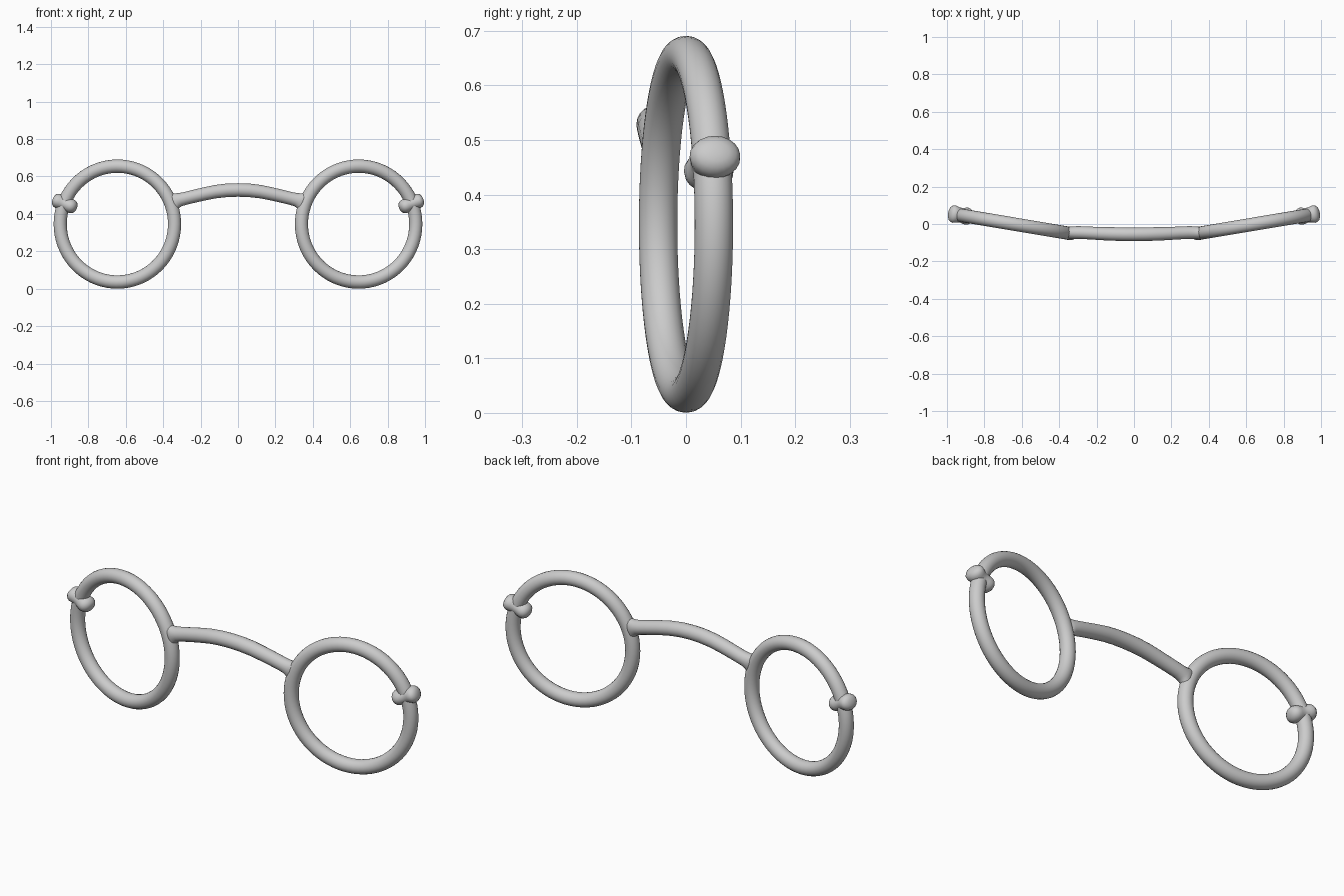
import bpy, bmesh
from math import sin, cos, pi, radians
from mathutils import Vector, Matrix

if "Cube" in bpy.data.objects:
    bpy.data.objects.remove(bpy.data.objects["Cube"])

TILT = radians(9.5)      # each rim is swept back at its outer edge
CENTRE = Vector((0.645, 0, 0.3455))
MAJOR, MINOR = 0.3098, 0.0355
SIDES = 20


def loft(name, sections, matrix=Matrix()):
    """Skin elliptical sections: (centre, axis_u, axis_v), capped at both ends."""
    bm = bmesh.new()
    rings = []
    for c, u, v in sections:
        rings.append([bm.verts.new(matrix @ (c + u * cos(2 * pi * i / SIDES) + v * sin(2 * pi * i / SIDES)))
                      for i in range(SIDES)])
    for a, b in zip(rings, rings[1:]):
        for i in range(SIDES):
            j = (i + 1) % SIDES
            bm.faces.new((a[i], a[j], b[j], b[i]))
    bm.faces.new(rings[0][::-1])
    bm.faces.new(rings[-1])
    bmesh.ops.recalc_face_normals(bm, faces=bm.faces)
    me = bpy.data.meshes.new(name)
    bm.to_mesh(me)
    bm.free()
    me.shade_smooth()
    ob = bpy.data.objects.new(name, me)
    bpy.context.collection.objects.link(ob)
    return ob


# Hinge knob profile: distance from rim line, half height, half depth
KNOB = [(-0.073, 0.006, 0.007), (-0.071, 0.018, 0.021), (-0.064, 0.029, 0.034),
        (-0.053, 0.036, 0.043), (-0.040, 0.0385, 0.046), (-0.026, 0.038, 0.044),
        (-0.010, 0.036, 0.040), (0.006, 0.036, 0.040), (0.020, 0.038, 0.044),
        (0.034, 0.040, 0.047), (0.046, 0.037, 0.045), (0.056, 0.030, 0.036),
        (0.062, 0.019, 0.022), (0.064, 0.006, 0.007)]

for side, label in ((1, "right"), (-1, "left")):
    # Round lens rim
    bpy.ops.mesh.primitive_torus_add(
        major_radius=MAJOR, minor_radius=MINOR, major_segments=72, minor_segments=SIDES,
        location=(side * CENTRE.x, 0, CENTRE.z), rotation=(pi / 2, 0, side * TILT))
    rim = bpy.context.object
    rim.name = label + "_rim"
    rim.data.shade_smooth()

    # Hinge knob crossing the rim radially
    phi = radians(21)
    radial = Vector((cos(phi), 0, sin(phi)))
    tangent = Vector((-sin(phi), 0, cos(phi)))
    place = Matrix.Translation(CENTRE) @ Matrix.Rotation(TILT, 4, 'Z')
    loft(label + "_hinge_knob",
         [(radial * (MAJOR + d), tangent * h, Vector((0, w, 0))) for d, h, w in KNOB],
         Matrix.Diagonal((side, 1, 1, 1)) @ place)

# Arched nose bridge, flared where it meets the rims: x, y, z, half height, half depth
HALF = [(0.06, -0.0545, 0.526, 0.036, 0.036), (0.12, -0.053, 0.519, 0.0355, 0.036),
        (0.18, -0.051, 0.507, 0.035, 0.035), (0.24, -0.048, 0.493, 0.0345, 0.034),
        (0.285, -0.046, 0.482, 0.0345, 0.034), (0.31, -0.046, 0.476, 0.036, 0.034),
        (0.327, -0.0465, 0.471, 0.041, 0.034), (0.340, -0.047, 0.466, 0.050, 0.033),
        (0.352, -0.048, 0.461, 0.064, 0.029)]
path = [(-x, y, z, h, w) for x, y, z, h, w in HALF[::-1]] + [(0, -0.055, 0.528, 0.036, 0.036)] + HALF
sections = []
for i, (x, y, z, h, w) in enumerate(path):
    a, b = path[max(i - 1, 0)], path[min(i + 1, len(path) - 1)]
    up = Vector((a[2] - b[2], 0, b[0] - a[0])).normalized()
    sections.append((Vector((x, y, z)), up * h, Vector((0, w, 0))))
loft("nose_bridge", sections)
